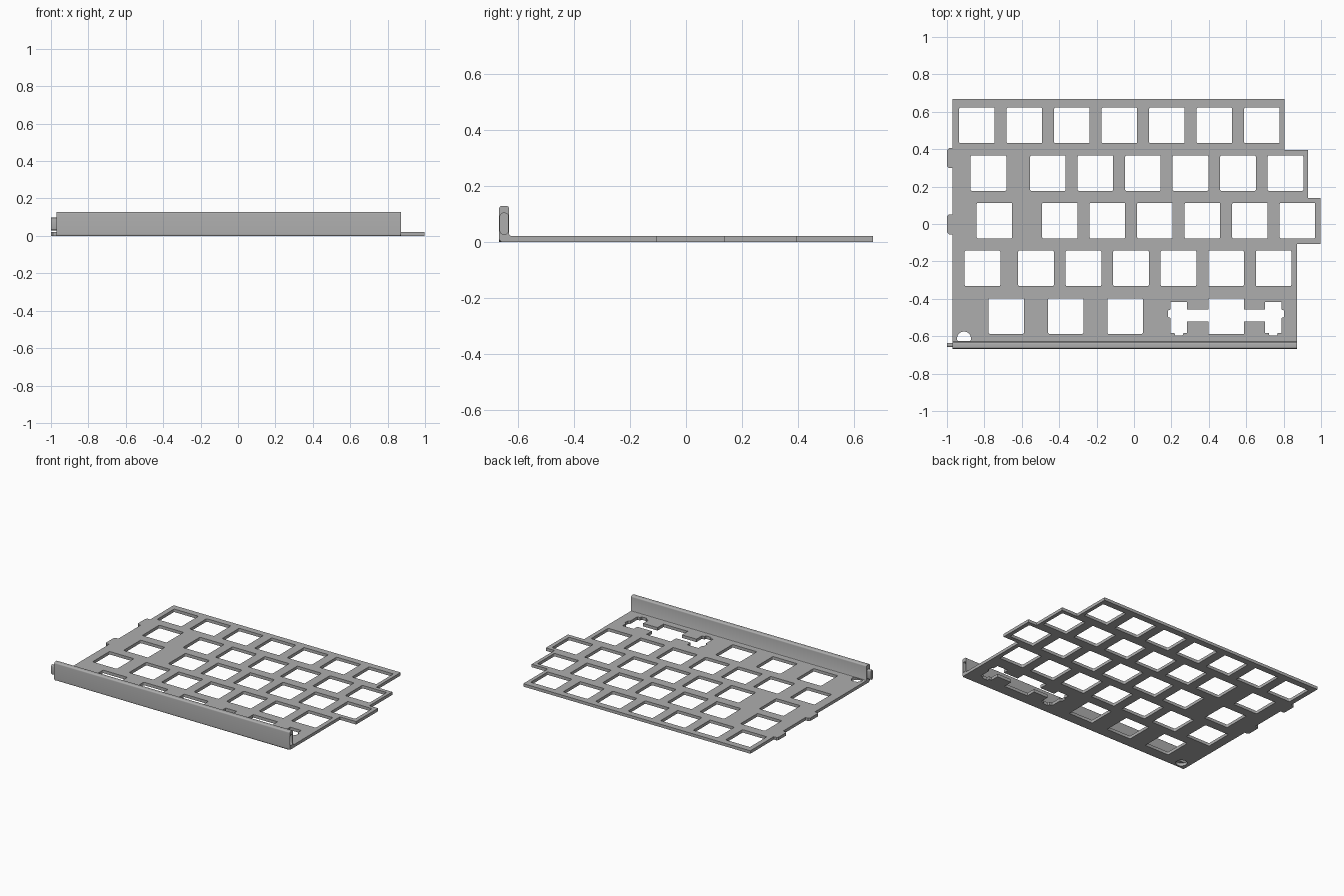
import bpy, bmesh
from math import cos, sin, pi
from mathutils import Matrix

cube = bpy.data.objects.get("Cube")
if cube:
    bpy.data.objects.remove(cube)

metal = bpy.data.materials.new("grey metal")
metal.use_nodes = True
metal.diffuse_color = (0.42, 0.42, 0.42, 1)
metal.node_tree.nodes["Principled BSDF"].inputs["Base Color"].default_value = (0.42, 0.42, 0.42, 1)

THICK = 0.021
FRONT = -0.667
PITCH = 0.254
ALONG_X = Matrix(((0, 0, 1, 0), (1, 0, 0, 0), (0, 1, 0, 0), (0, 0, 0, 1)))


def arc(cx, cy, r, start, end, n):
    return [(cx + r * cos(start + (end - start) * i / n),
             cy + r * sin(start + (end - start) * i / n)) for i in range(n + 1)]


def rounded_box(x0, x1, y0, y1, r, n=3):
    corners = [(x1 - r, y1 - r), (x0 + r, y1 - r), (x0 + r, y0 + r), (x1 - r, y0 + r)]
    points = []
    for i, (x, y) in enumerate(corners):
        points += arc(x, y, r, i * pi / 2, (i + 1) * pi / 2, n)
    return points


def prism(name, loops, low, high, turn=Matrix()):
    """Fill the outline and its holes, then extrude from low to high."""
    curve = bpy.data.curves.new(name, "CURVE")
    curve.dimensions = "2D"
    curve.fill_mode = "BOTH"
    curve.extrude = (high - low) / 2
    for loop in loops:
        spline = curve.splines.new("POLY")
        spline.points.add(len(loop) - 1)
        for point, (u, v) in zip(spline.points, loop):
            point.co = (u, v, 0, 1)
        spline.use_cyclic_u = True
    source = bpy.data.objects.new(name + " outline", curve)
    bpy.context.collection.objects.link(source)
    bpy.context.view_layer.update()
    mesh = bpy.data.meshes.new_from_object(
        source.evaluated_get(bpy.context.evaluated_depsgraph_get()))
    bpy.data.objects.remove(source)
    bm = bmesh.new()
    bm.from_mesh(mesh)
    bmesh.ops.remove_doubles(bm, verts=bm.verts, dist=0.00005)
    bmesh.ops.transform(bm, matrix=turn @ Matrix.Translation((0, 0, (low + high) / 2)), verts=bm.verts)
    bmesh.ops.recalc_face_normals(bm, faces=bm.faces)
    bm.to_mesh(mesh)
    bm.free()
    mesh.name = name
    mesh.materials.clear()
    mesh.materials.append(metal)
    obj = bpy.data.objects.new(name, mesh)
    bpy.context.collection.objects.link(obj)
    return obj


# Plate outline with stepped right side and two locating tabs on the other side
outline = [(-0.97, 0.667), (0.805, 0.667), (0.805, 0.395), (0.93, 0.395),
           (0.93, 0.14), (0.998, 0.14), (0.998, -0.107), (0.872, -0.107),
           (0.872, FRONT), (-0.97, FRONT)]
for low, high in ((-0.055, 0.05), (0.3, 0.405)):
    outline += [(-0.97, low), (-0.99, low), (-1, low + 0.01),
                (-1, high - 0.01), (-0.99, high), (-0.97, high)]

# Switch openings: row height, then centres of each opening
rows = [(0.527, [-0.84 + PITCH * i for i in range(7)]),
        (0.272, [-0.778] + [-0.46 + PITCH * i for i in range(6)]),
        (0.018, [-0.746] + [-0.396 + PITCH * i for i in range(6)]),
        (-0.237, [-0.81] + [-0.524 + PITCH * i for i in range(6)]),
        (-0.492, [-0.682, -0.364, -0.048])]
holes = [rounded_box(x - 0.095, x + 0.095, y - 0.095, y + 0.095, 0.006)
         for y, xs in rows for x in xs]

# Wide key opening with a stabiliser slot at each side, mirrored about its centre
half = [(0, -0.587), (0.095, -0.587), (0.095, -0.521), (0.209, -0.521),
        (0.209, -0.582), (0.228, -0.582), (0.232, -0.597), (0.272, -0.597),
        (0.276, -0.582), (0.296, -0.582), (0.296, -0.503), (0.309, -0.498),
        (0.309, -0.462), (0.296, -0.457), (0.296, -0.418), (0.209, -0.418),
        (0.209, -0.457), (0.095, -0.457), (0.095, -0.397), (0, -0.397)]
centre = 0.492
holes.append([(centre + x, y) for x, y in half]
             + [(centre - x, y) for x, y in half[-2:0:-1]])

# Round hole by the lip
holes.append(arc(-0.909, -0.612, 0.037, 0, 2 * pi, 32)[:-1])

plate = prism("switch_plate", [outline] + holes, 0, THICK)

# Rounded lower front edge of the bend
bm = bmesh.new()
bm.from_mesh(plate.data)
edges = [e for e in bm.edges if all(v.co.y < FRONT + 0.001 and v.co.z < 0.001 for v in e.verts)]
bmesh.ops.bevel(bm, geom=edges, offset=0.008, segments=4, profile=0.5, affect="EDGES")
bm.to_mesh(plate.data)
bm.free()

# Upright front lip with rounded top and small inner fillet
profile = [(FRONT, THICK), (-0.625, THICK), (-0.629, THICK + 0.002), (-0.631, THICK + 0.006)]
profile += arc(-0.641, 0.118, 0.01, 0, pi / 2, 5)
profile += arc(FRONT + 0.01, 0.118, 0.01, pi / 2, pi, 5)
lip = prism("front_lip", [profile], -0.97, 0.872, ALONG_X)

# Socket in the right end of the lip
socket = prism("socket_cutter", [rounded_box(-0.663, -0.635, 0.028, 0.102, 0.009)],
               0.837, 0.9, ALONG_X)
socket.hide_render = True
cut = lip.modifiers.new("socket", "BOOLEAN")
cut.operation = "DIFFERENCE"
cut.object = socket
bpy.context.view_layer.objects.active = lip
bpy.ops.object.modifier_apply(modifier=cut.name)
bpy.data.objects.remove(socket)

# Matching peg on the other end
peg = prism("lip_peg", [rounded_box(-0.658, -0.636, 0.03, 0.097, 0.008)],
            -1, -0.965, ALONG_X)

for obj in (plate, lip, peg):
    bpy.ops.object.select_all(action="DESELECT")
    obj.select_set(True)
    bpy.context.view_layer.objects.active = obj
    bpy.ops.object.shade_smooth_by_angle(angle=0.6)
